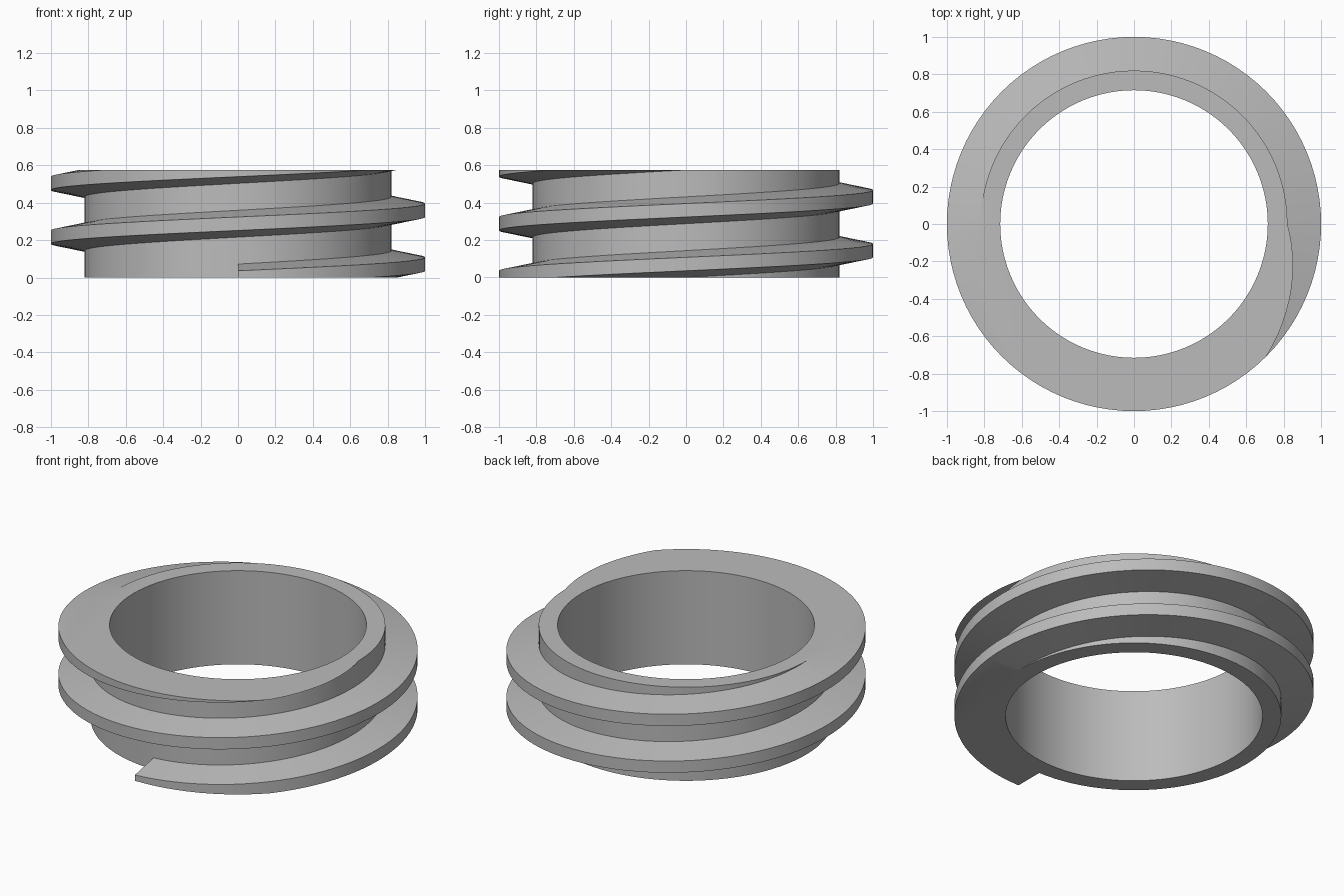
import bpy
import bmesh
from math import cos, sin, pi, radians

cube = bpy.data.objects.get("Cube")
if cube:
    bpy.data.objects.remove(cube, do_unlink=True)

SEGMENTS = 96
HEIGHT = 0.575
PITCH = HEIGHT / 2
BORE, CORE, CREST = 0.715, 0.82, 1.0

steel = bpy.data.materials.new("plain grey")
steel.use_nodes = True
GREY = (0.5, 0.5, 0.5, 1)
steel.diffuse_color = GREY
steel.node_tree.nodes["Principled BSDF"].inputs["Base Color"].default_value = GREY


def sweep(name, profile, steps, rise, closed):
    """Turn a closed (radius, z) profile about z, climbing by rise per turn."""
    bm = bmesh.new()
    rings = []
    for i in range(steps + (0 if closed else 1)):
        turn = i / SEGMENTS
        a = 2 * pi * turn - pi / 2
        rings.append([bm.verts.new((r * cos(a), r * sin(a), z + rise * turn))
                      for r, z in profile])
    n = len(profile)
    pairs = list(zip(rings, rings[1:]))
    if closed:
        pairs.append((rings[-1], rings[0]))
    for a, b in pairs:
        for k in range(n):
            m = (k + 1) % n
            bm.faces.new((a[k], b[k], b[m], a[m]))
    if not closed:
        bm.faces.new(rings[0])
        bm.faces.new(rings[-1])
    bmesh.ops.recalc_face_normals(bm, faces=bm.faces)
    mesh = bpy.data.meshes.new(name)
    bm.to_mesh(mesh)
    bm.free()
    mesh.materials.append(steel)
    obj = bpy.data.objects.new(name, mesh)
    bpy.context.collection.objects.link(obj)
    return obj


def combine(target, tool, operation):
    """Apply a boolean and remove its helper."""
    mod = target.modifiers.new(operation.lower(), "BOOLEAN")
    mod.object = tool
    mod.operation = operation
    mod.solver = "EXACT"
    bpy.context.view_layer.objects.active = target
    bpy.ops.object.modifier_apply(modifier=mod.name)
    bpy.data.objects.remove(tool, do_unlink=True)


# Hollow core, overlong so both ends can be trimmed flat with the thread
low, high = -0.2, HEIGHT + 0.2
ring = sweep("threaded_ring",
             [(BORE, low), (CORE, low), (CORE, high), (BORE, high)],
             SEGMENTS, 0, True)

# Trapezoid thread, its root sunk a little into the core
root, tip = PITCH / 4, PITCH / 8
sink = 0.05
buried = root + sink * (root - tip) / (CREST - CORE)
thread = sweep("thread",
               [(CORE - sink, -buried), (CREST, -tip), (CREST, tip),
                (CORE - sink, buried)],
               int(SEGMENTS * 2.4), PITCH, False)
combine(ring, thread, "UNION")

# Trim to the flat top and bottom
bpy.ops.mesh.primitive_cube_add(size=1, location=(0, 0, HEIGHT / 2))
block = bpy.context.object
block.name = "trim_block"
block.scale = (3, 3, HEIGHT)
block.hide_render = True
block.data.materials.append(steel)
bpy.context.view_layer.update()
combine(ring, block, "INTERSECT")

# Smooth round walls, crisp thread edges
bpy.ops.object.select_all(action="DESELECT")
ring.select_set(True)
bpy.context.view_layer.objects.active = ring
bpy.ops.object.shade_smooth_by_angle(angle=radians(30))
